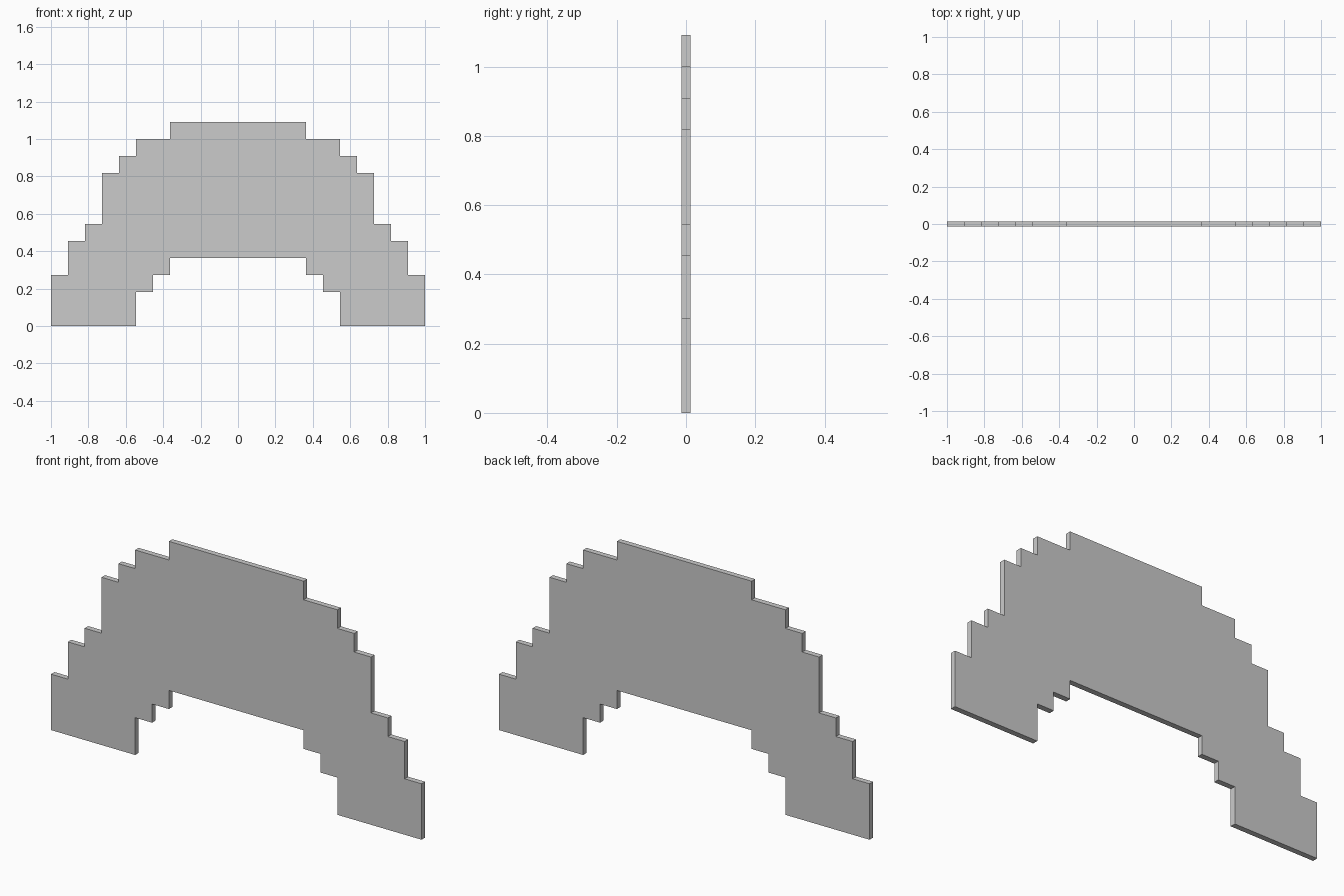
import bpy, bmesh

if "Cube" in bpy.data.objects:
    bpy.data.objects.remove(bpy.data.objects["Cube"])

U = 1 / 11          # one step of the stepped outline
DEPTH = 0.027       # plate thickness

# Right half of the outline, in steps: arch crown, foot, then up to the top
half = [(4, 4), (4, 3), (5, 3), (5, 2), (6, 2), (6, 0),
        (11, 0), (11, 3), (10, 3), (10, 5), (9, 5), (9, 6), (8, 6),
        (8, 9), (7, 9), (7, 10), (6, 10), (6, 11), (4, 11), (4, 12)]
outline = half + [(-x, z) for x, z in reversed(half)]

# Stepped arch plate: front profile pushed back to its thickness
bm = bmesh.new()
face = bm.faces.new([bm.verts.new((x * U, -DEPTH / 2, z * U)) for x, z in outline])
ext = bmesh.ops.extrude_face_region(bm, geom=[face], use_keep_orig=True)
moved = [g for g in ext["geom"] if isinstance(g, bmesh.types.BMVert)]
bmesh.ops.translate(bm, vec=(0, DEPTH, 0), verts=moved)
bmesh.ops.recalc_face_normals(bm, faces=bm.faces)

mesh = bpy.data.meshes.new("stepped_arch")
bm.to_mesh(mesh)
bm.free()
bpy.context.collection.objects.link(bpy.data.objects.new("stepped_arch", mesh))
